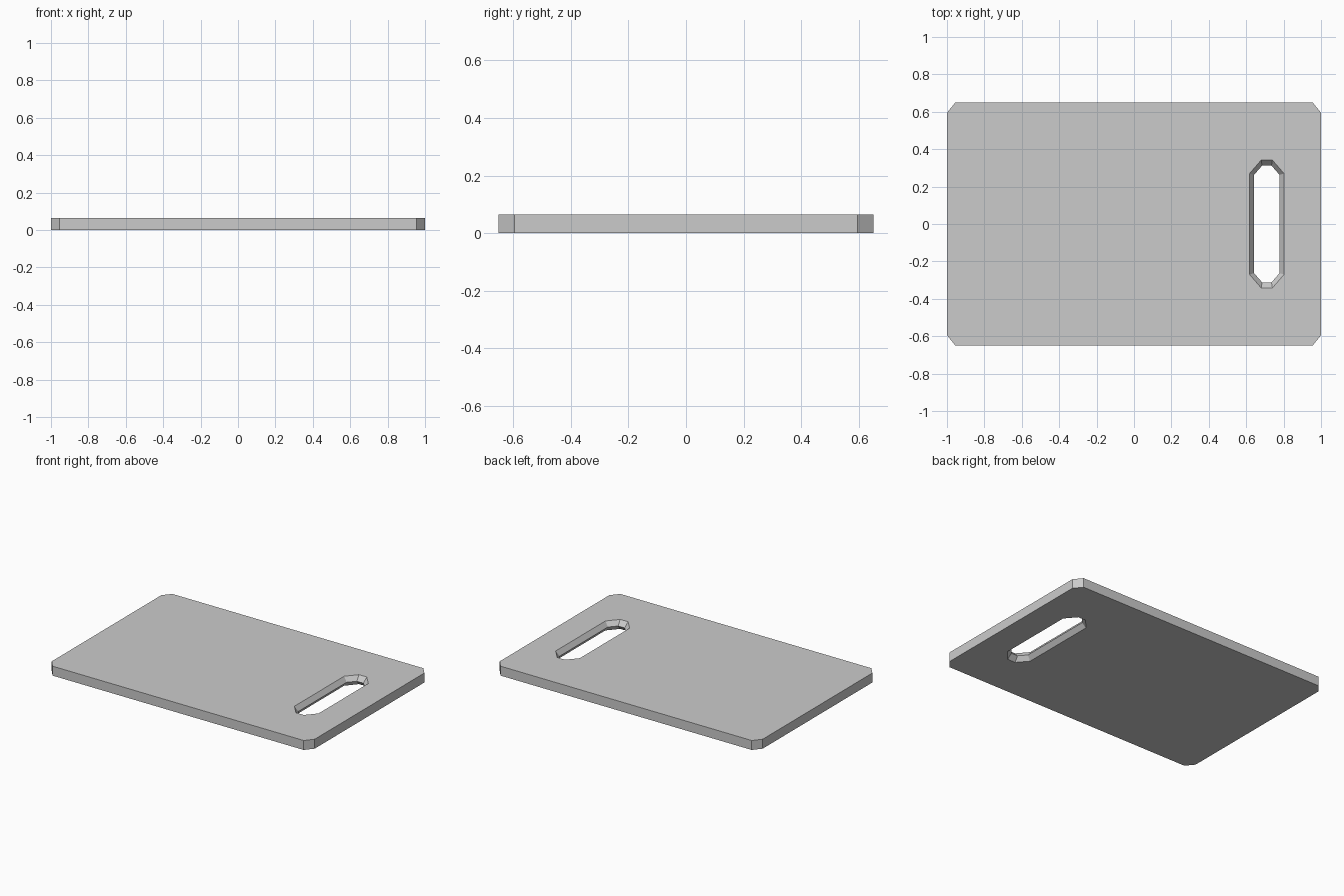
import bpy, bmesh

if "Cube" in bpy.data.objects:
    bpy.data.objects.remove(bpy.data.objects["Cube"])

THICK = 0.065
HOLE_X = 0.71


def octagon(cx, hx, hy, fx, fy):
    """Rectangle hx by hy with cut corners; fx, fy are the half lengths of the flats."""
    pts = [(hx, -fy), (hx, fy), (fx, hy), (-fx, hy),
           (-hx, fy), (-hx, -fy), (-fx, -hy), (fx, -hy)]
    return [(cx + x, y) for x, y in pts]


def loft(name, sections):
    """Closed solid through (outline, z) sections."""
    bm = bmesh.new()
    rings = [[bm.verts.new((x, y, z)) for x, y in pts] for pts, z in sections]
    for a, b in zip(rings, rings[1:]):
        for i in range(len(a)):
            j = (i + 1) % len(a)
            bm.faces.new((a[i], a[j], b[j], b[i]))
    bm.faces.new(rings[0][::-1])
    bm.faces.new(rings[-1])
    mesh = bpy.data.meshes.new(name)
    bm.to_mesh(mesh)
    bm.free()
    obj = bpy.data.objects.new(name, mesh)
    bpy.context.collection.objects.link(obj)
    return obj


# Board with clipped corners
outline = octagon(0, 1.0, 0.65, 0.955, 0.595)
board = loft("cutting_board", [(outline, 0), (outline, THICK)])

# Handle slot: wide at both faces, narrowest halfway through
wide = octagon(HOLE_X, 0.092, 0.342, 0.030, 0.270)
waist = octagon(HOLE_X, 0.068, 0.312, 0.025, 0.263)
cutter = loft("handle_slot_cutter", [(wide, -0.02), (wide, 0), (waist, THICK / 2),
                                     (wide, THICK), (wide, THICK + 0.02)])
cutter.hide_render = True
cutter.hide_viewport = True

slot = board.modifiers.new("handle_slot", 'BOOLEAN')
slot.operation = 'DIFFERENCE'
slot.solver = 'EXACT'
slot.object = cutter
